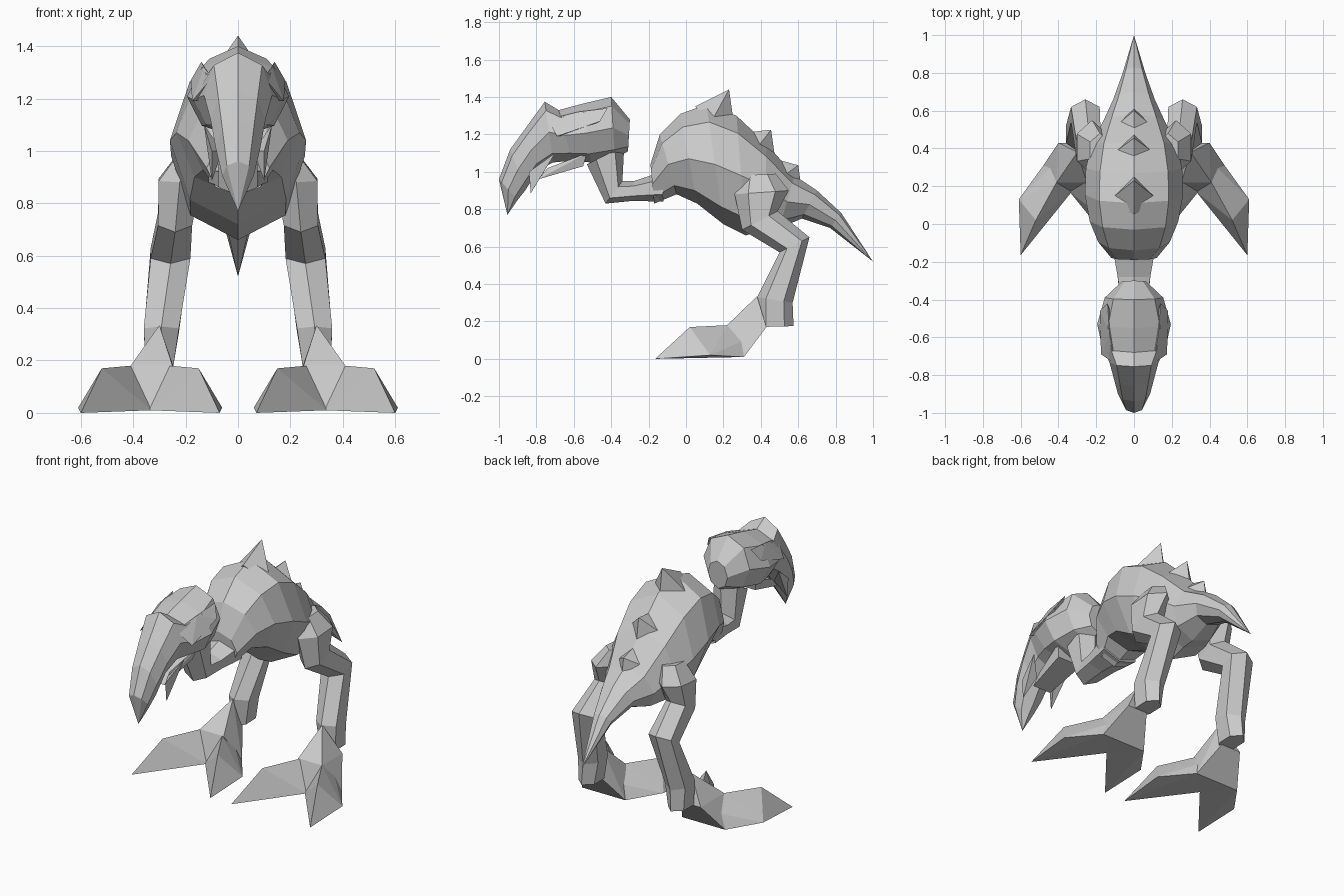
import bpy, bmesh
from math import sin, cos, pi


def finish(name, bm, mirror=False):
    bmesh.ops.remove_doubles(bm, verts=bm.verts, dist=0.001)
    bmesh.ops.recalc_face_normals(bm, faces=bm.faces)
    mesh = bpy.data.meshes.new(name)
    bm.to_mesh(mesh)
    bm.free()
    ob = bpy.data.objects.new(name, mesh)
    bpy.context.collection.objects.link(ob)
    if mirror:
        ob.modifiers.new("Mirror", 'MIRROR').use_mirror_merge = False
    return ob


def loft(name, rings, n=8, mirror=False):
    """Skin rings given as (y0, z0, y1, z1, x_min, x_max)."""
    bm = bmesh.new()
    loops = []
    for y0, z0, y1, z1, xa, xb in rings:
        loop = []
        for i in range(n):
            a = 2 * pi * i / n
            c, s = cos(a), sin(a)
            loop.append(bm.verts.new(((xa + xb) / 2 + (xb - xa) / 2 * s,
                                      (y0 + y1) / 2 + (y0 - y1) / 2 * c,
                                      (z0 + z1) / 2 + (z0 - z1) / 2 * c)))
        loops.append(loop)
    for a, b in zip(loops, loops[1:]):
        for i in range(n):
            j = (i + 1) % n
            bm.faces.new((a[i], a[j], b[j], b[i]))
    bm.faces.new(loops[0])
    if rings[-1][4] != rings[-1][5]:
        bm.faces.new(loops[-1])
    return finish(name, bm, mirror)


def hull(name, pts, mirror=False):
    bm = bmesh.new()
    for p in pts:
        bm.verts.new(p)
    res = bmesh.ops.convex_hull(bm, input=bm.verts)
    junk = [v for v in res["geom_interior"] if isinstance(v, bmesh.types.BMVert)]
    bmesh.ops.delete(bm, geom=junk, context='VERTS')
    return finish(name, bm, mirror)


def sym(rows):
    """Centred rings: last value is the half width."""
    return [(a, b, c, d, -w, w) for a, b, c, d, w in rows]


# body running into the tail
loft("body_and_tail", sym([
    (-0.19, 1.04, -0.17, 0.83, 0.12),
    (-0.14, 1.20, -0.05, 0.88, 0.19),
    (-0.03, 1.31, 0.06, 0.83, 0.235),
    (0.11, 1.36, 0.20, 0.72, 0.26),
    (0.27, 1.30, 0.32, 0.66, 0.255),
    (0.43, 1.15, 0.42, 0.69, 0.225),
    (0.58, 0.98, 0.50, 0.70, 0.165),
    (0.70, 0.90, 0.62, 0.75, 0.11),
    (0.83, 0.78, 0.77, 0.70, 0.06),
    (1.00, 0.52, 1.00, 0.52, 0.0)]))

# overlapping back spikes
for k, (y, z, w) in enumerate([(0.23, 1.44, 0.14), (0.455, 1.225, 0.15), (0.60, 1.035, 0.13)]):
    hull(f"back_spike_{k + 1}", [
        (0, y, z), (0, y - 0.18, z - 0.09 + 0.07 * k),
        (w, y - 0.11, z - 0.20 + 0.06 * k), (-w, y - 0.11, z - 0.20 + 0.06 * k),
        (0, y + 0.02, z - 0.14)])

# neck curving up into the head
loft("neck", sym([
    (-0.13, 1.00, -0.12, 0.84, 0.13),
    (-0.28, 0.95, -0.28, 0.845, 0.10),
    (-0.34, 0.95, -0.43, 0.83, 0.085),
    (-0.33, 1.14, -0.53, 1.04, 0.09)]), n=6)

# head and hooked beak
loft("head_and_beak", sym([
    (-0.30, 1.28, -0.31, 1.11, 0.065),
    (-0.40, 1.40, -0.38, 1.07, 0.155),
    (-0.55, 1.365, -0.51, 1.05, 0.195),
    (-0.68, 1.33, -0.61, 1.06, 0.17),
    (-0.755, 1.375, -0.71, 1.05, 0.13),
    (-0.86, 1.23, -0.79, 1.01, 0.105),
    (-0.94, 1.12, -0.86, 0.90, 0.085),
    (-1.00, 0.96, -0.90, 0.85, 0.06),
    (-0.955, 0.77, -0.955, 0.77, 0.0)]))
hull("lower_jaw", [(s * x, y, z) for s in (-1, 1) for x, y, z in
                   [(0.10, -0.53, 1.10), (0.08, -0.55, 1.03), (0.06, -0.79, 0.96), (0.06, -0.74, 1.02)]])
hull("cheek_fang", [(0.13, -0.70, 1.10), (0.10, -0.84, 1.0), (0.10, -0.83, 0.885), (0.06, -0.76, 1.0)], True)
hull("brow_ridge", [(0.18, -0.46, 1.27), (0.14, -0.42, 1.34), (0.175, -0.69, 1.19),
                    (0.10, -0.74, 1.28), (0.13, -0.58, 1.32), (0.08, -0.6, 1.2)], True)

# thigh, knee and shin, mirrored
loft("leg", [
    (0.30, 0.98, 0.48, 0.99, 0.12, 0.24),
    (0.26, 0.88, 0.55, 0.90, 0.13, 0.315),
    (0.30, 0.69, 0.49, 0.79, 0.165, 0.315),
    (0.50, 0.57, 0.66, 0.65, 0.17, 0.345),
    (0.38, 0.33, 0.57, 0.30, 0.215, 0.37),
    (0.38, 0.17, 0.575, 0.175, 0.24, 0.36)], n=6, mirror=True)

# two-toed foot, mirrored
hull("foot_base", [(0.30, 0.38, 0.335), (0.41, 0.22, 0.18), (0.25, 0.22, 0.18), (0.40, 0.43, 0.17),
                   (0.27, 0.43, 0.17), (0.33, 0.17, 0.01), (0.48, 0.31, 0.01), (0.19, 0.31, 0.01)], True)
toe = [(0.41, 0.22, 0.18), (0.38, 0.36, 0.12), (0.33, 0.17, 0.01), (0.48, 0.31, 0.01),
       (0.52, 0.02, 0.17), (0.61, 0.13, 0.02), (0.60, -0.165, 0.0)]
hull("outer_toe", toe, True)
hull("inner_toe", [(0.67 - x, y, z) for x, y, z in toe], True)
